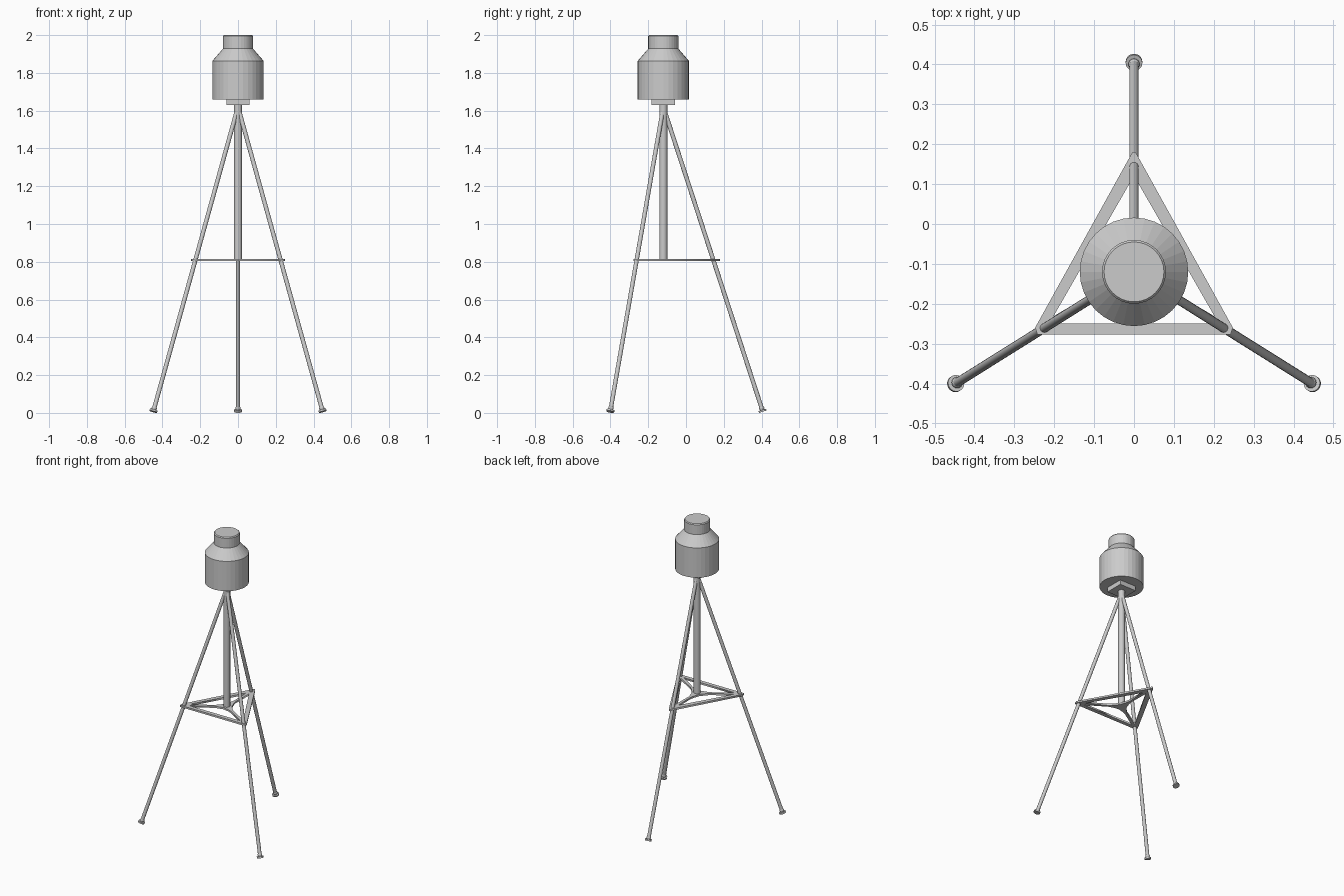
import bpy, bmesh, math
from mathutils import Vector

if "Cube" in bpy.data.objects:
    bpy.data.objects.remove(bpy.data.objects["Cube"])

AXIS = Vector((0, -0.12, 0))      # vertical axis of head and column
FEET = {"back_leg": Vector((0, 0.405, 0.012)),
        "left_leg": Vector((-0.447, -0.4, 0.012)),
        "right_leg": Vector((0.447, -0.4, 0.012))}
APEX = AXIS + Vector((0, 0, 1.62))


def smooth(ob):
    bpy.ops.object.select_all(action='DESELECT')
    ob.select_set(True)
    bpy.context.view_layer.objects.active = ob
    bpy.ops.object.shade_smooth_by_angle(angle=math.radians(35))


def lathe(name, profile, sides=32):
    """Closed solid of revolution from (radius, z) points."""
    bm = bmesh.new()
    rings = [[bm.verts.new((AXIS.x + r * math.cos(2 * math.pi * i / sides),
                            AXIS.y + r * math.sin(2 * math.pi * i / sides), z))
              for i in range(sides)] for r, z in profile]
    for a, b in zip(rings, rings[1:]):
        for i in range(sides):
            j = (i + 1) % sides
            bm.faces.new((a[i], a[j], b[j], b[i]))
    bm.faces.new(rings[0][::-1])
    bm.faces.new(rings[-1])
    me = bpy.data.meshes.new(name)
    bm.to_mesh(me)
    bm.free()
    ob = bpy.data.objects.new(name, me)
    bpy.context.collection.objects.link(ob)
    return ob


def tube(name, a, b, r, sides=16):
    """Cylinder between two points."""
    d = b - a
    bpy.ops.mesh.primitive_cylinder_add(vertices=sides, radius=r, depth=d.length, location=(a + b) / 2)
    ob = bpy.context.object
    ob.name = name
    ob.rotation_euler = d.to_track_quat('Z', 'Y').to_euler()
    smooth(ob)
    return ob


# Head: drum, sloped shoulder and neck cap
lathe("head", [(0.136, 1.66), (0.136, 1.863), (0.08, 1.928), (0.08, 1.994), (0.075, 2.0)])

# Square mounting plate under the head
bpy.ops.mesh.primitive_cube_add(size=1, location=AXIS + Vector((0, 0, 1.646)))
plate = bpy.context.object
plate.name = "mounting_plate"
plate.scale = (0.124, 0.124, 0.034)

# Central column
tube("column", AXIS + Vector((0, 0, 0.805)), AXIS + Vector((0, 0, 1.64)), 0.021, 20)

# Legs with tilted foot discs and ankle balls
for name, foot in FEET.items():
    d = (APEX - foot).normalized()
    tube(name, foot, APEX, 0.0115)
    tube(name + "_foot", foot - d * 0.006, foot + d * 0.004, 0.021, 20)
    bpy.ops.mesh.primitive_uv_sphere_add(segments=16, ring_count=8, radius=0.014,
                                         location=foot + d * 0.014)
    bpy.context.object.name = name + "_ankle"
    smooth(bpy.context.object)

# Brace: triangular frame with three openings that leave spokes and a hub
outer = [(0.004, 0.18), (-0.004, 0.18), (-0.248, -0.26), (-0.242, -0.277), (0.242, -0.277), (0.248, -0.26)]
inner = [Vector(p) for p in ((0, 0.121), (-0.2125, -0.25), (0.2125, -0.25))]
loops = [outer]
hub = AXIS.to_2d()
for i in range(3):
    a, b = inner[i], inner[(i + 1) % 3]
    ua, ub = (a - hub).normalized(), (b - hub).normalized()
    mid = (ua + ub).normalized()
    na = (mid - ua * mid.dot(ua)).normalized() * 0.008
    nb = (mid - ub * mid.dot(ub)).normalized() * 0.008
    loops.append([a.lerp(b, 0.05), b.lerp(a, 0.05), hub + ub * 0.085 + nb, hub + ub * 0.055 + nb * 1.8,
                  hub + mid * 0.032, hub + ua * 0.055 + na * 1.8, hub + ua * 0.085 + na])
cu = bpy.data.curves.new("brace", 'CURVE')
cu.dimensions = '2D'
cu.fill_mode = 'BOTH'
cu.extrude = 0.006
for pts in loops:
    sp = cu.splines.new('POLY')
    sp.points.add(len(pts) - 1)
    for p, q in zip(sp.points, pts):
        p.co = (q[0], q[1], 0, 1)
    sp.use_cyclic_u = True
brace = bpy.data.objects.new("brace", cu)
brace.location.z = 0.809
bpy.context.collection.objects.link(brace)
bpy.ops.object.select_all(action='DESELECT')
brace.select_set(True)
bpy.context.view_layer.objects.active = brace
bpy.ops.object.convert(target='MESH')
